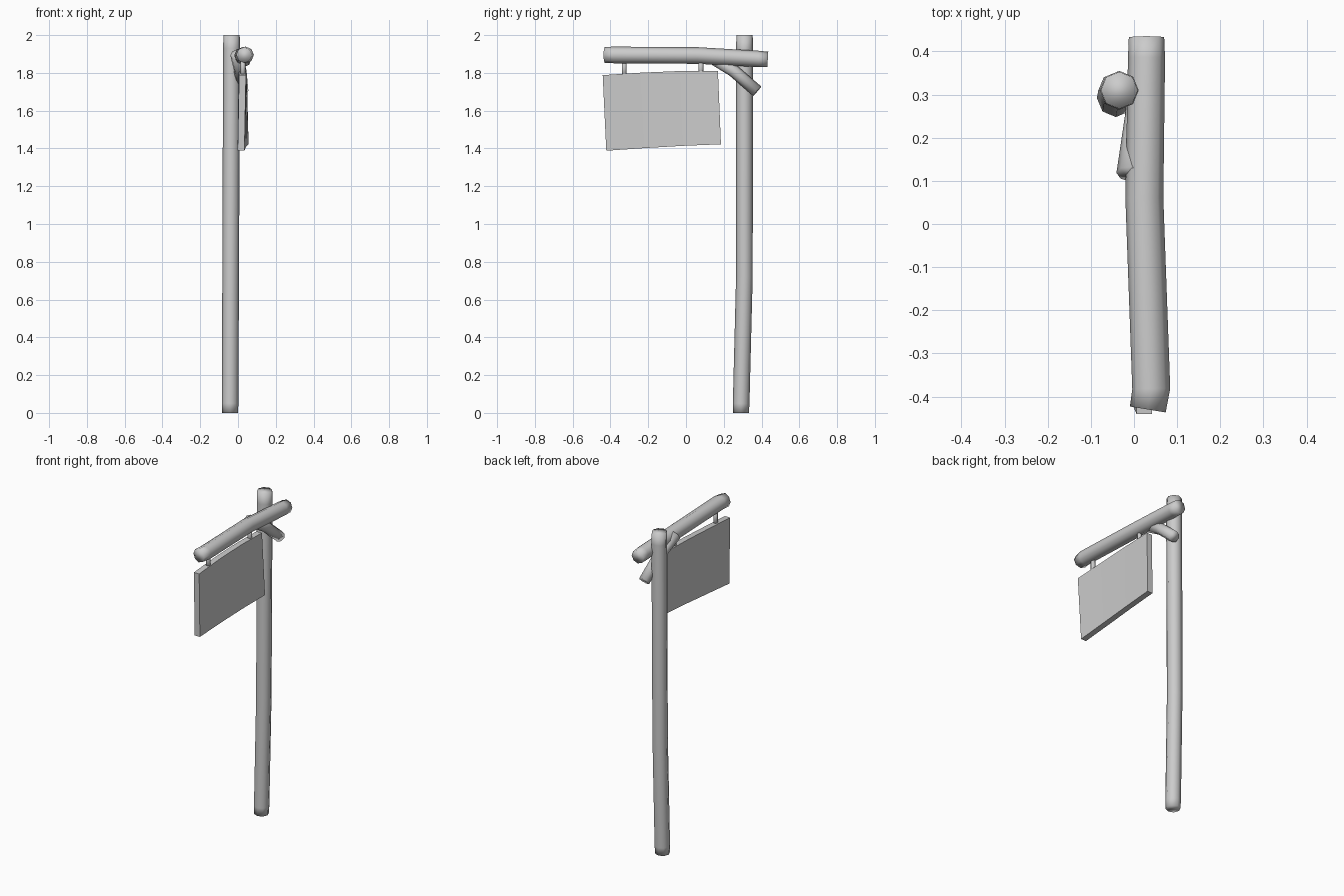
import bpy, bmesh, math
from mathutils import Vector

if "Cube" in bpy.data.objects:
    bpy.data.objects.remove(bpy.data.objects["Cube"])


def finish(name, bm, smooth=True):
    bmesh.ops.recalc_face_normals(bm, faces=bm.faces)
    for f in bm.faces:
        f.smooth = smooth
    mesh = bpy.data.meshes.new(name)
    bm.to_mesh(mesh)
    bm.free()
    ob = bpy.data.objects.new(name, mesh)
    bpy.context.collection.objects.link(ob)
    return ob


def log(name, path, ref, sides=8, flat_ends=False):
    """Sweep a polygon along (x, y, z, radius) points."""
    bm = bmesh.new()
    pts = [Vector(p[:3]) for p in path]
    rings = []
    for i, p in enumerate(pts):
        t = (pts[min(i + 1, len(pts) - 1)] - pts[max(i - 1, 0)]).normalized()
        if flat_ends and i in (0, len(pts) - 1):
            t = Vector((0, 0, 1))
        u = (Vector(ref) - t * t.dot(Vector(ref))).normalized()
        v = t.cross(u)
        r = path[i][3]
        rings.append([bm.verts.new(p + r * (u * math.cos(a) + v * math.sin(a)))
                      for a in (2 * math.pi * k / sides for k in range(sides))])
    for a, b in zip(rings, rings[1:]):
        for k in range(sides):
            n = (k + 1) % sides
            bm.faces.new((a[k], a[n], b[n], b[k]))
    bm.faces.new(rings[0])
    bm.faces.new(rings[-1])
    return finish(name, bm)


# upright post, slightly crooked
log("post", [(-0.042, 0.291, 0, 0.042), (-0.042, 0.292, 0.05, 0.044),
             (-0.039, 0.309, 0.72, 0.044), (-0.034, 0.310, 1.93, 0.045),
             (-0.034, 0.310, 2.0, 0.043)], (1, 0, 0), flat_ends=True)

# horizontal beam
log("beam", [(0.032, -0.430, 1.895, 0.042), (0.040, -0.382, 1.895, 0.044),
             (0.024, 0.06, 1.892, 0.044), (0.029, 0.385, 1.874, 0.043),
             (0.029, 0.433, 1.871, 0.041)], (1, 0, 0))

# diagonal brace
log("brace", [(-0.008, 0.115, 1.895, 0.033), (0.012, 0.25, 1.812, 0.033),
              (0.022, 0.377, 1.703, 0.033)], (1, 0, 0))

# two hanger pegs
for i, y in enumerate((-0.327, 0.079)):
    log(f"hanger_{i + 1}", [(0.026, y, 1.77, 0.013), (0.026, y, 1.88, 0.013)],
        (1, 0, 0))

# warped sign board: stations of (top x,y,z), (bottom x,y,z)
stations = [((0.024, -0.441, 1.788), (0.016, -0.422, 1.388)),
            ((0.021, -0.240, 1.801), (0.021, -0.220, 1.402)),
            ((0.023, -0.030, 1.810), (0.029, -0.015, 1.414)),
            ((0.028, 0.169, 1.811), (0.038, 0.185, 1.422))]
bm = bmesh.new()
rows = []
for top, bot in stations:
    rows.append([bm.verts.new((p[0] + s, p[1], p[2]))
                 for p, s in ((top, -0.018), (top, 0.018),
                              (bot, 0.018), (bot, -0.018))])
for a, b in zip(rows, rows[1:]):
    for k in range(4):
        n = (k + 1) % 4
        bm.faces.new((a[k], a[n], b[n], b[k]))
bm.faces.new(rows[0])
bm.faces.new(rows[-1])
finish("sign_board", bm, smooth=False)
